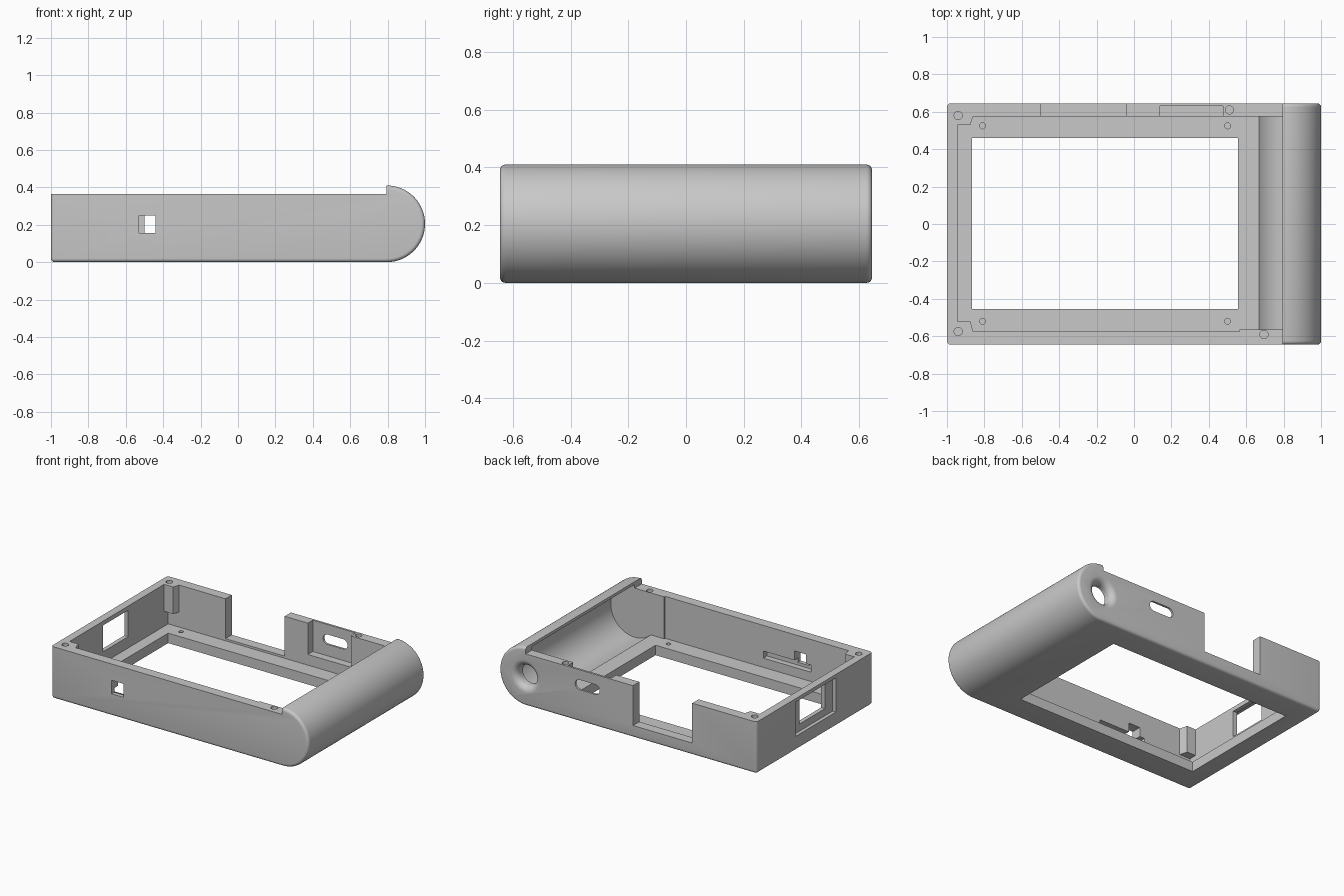
import bpy
import bmesh
from math import pi, sin, cos
from mathutils import Vector

default = bpy.data.objects.get("Cube")
if default:
    bpy.data.objects.remove(default, do_unlink=True)

HALF_Y, TOP, FLOOR = 0.645, 0.365, 0.07
HX, HZ, R = 0.795, 0.205, 0.205      # handle axis and radius

grey = bpy.data.materials.new("plain_grey")
grey.use_nodes = True
colour = (0.58, 0.58, 0.58, 1)
grey.diffuse_color = colour
grey.node_tree.nodes["Principled BSDF"].inputs["Base Color"].default_value = colour


def make_object(name, bm):
    bmesh.ops.recalc_face_normals(bm, faces=bm.faces)
    mesh = bpy.data.meshes.new(name)
    bm.to_mesh(mesh)
    bm.free()
    mesh.materials.append(grey)
    obj = bpy.data.objects.new(name, mesh)
    bpy.context.collection.objects.link(obj)
    return obj


def prism(points, axis, low, high):
    """Extrude a 2D outline along an axis; y outlines are given as (x, z)."""
    place = {"y": lambda p: (p[0], low, p[1]),
             "z": lambda p: (p[0], p[1], low)}[axis]
    move = Vector((0, high - low, 0)) if axis == "y" else Vector((0, 0, high - low))
    bm = bmesh.new()
    face = bm.faces.new([bm.verts.new(place(p)) for p in points])
    grown = bmesh.ops.extrude_face_region(bm, geom=[face], use_keep_orig=True)
    moved = [v for v in grown["geom"] if isinstance(v, bmesh.types.BMVert)]
    bmesh.ops.translate(bm, verts=moved, vec=move)
    return bm


def arc(cx, cy, r, start, end, n):
    return [(cx + r * cos(start + (end - start) * i / n),
             cy + r * sin(start + (end - start) * i / n)) for i in range(n + 1)]


def circle(cx, cy, r, n=24):
    return arc(cx, cy, r, 0, 2 * pi, n)[:-1]


cutters = []


def cut(name, bm):
    obj = make_object(name, bm)
    obj.hide_render = True
    cutters.append(obj)


def cut_box(name, x, y, z):
    cut(name, prism([(x[0], y[0]), (x[1], y[0]), (x[1], y[1]), (x[0], y[1])], "z", *z))


# Outer shell: flat tray with a round handle along one side
outline = [(-1, 0)] + arc(HX, HZ, R, -pi / 2, pi / 2, 40) + [(HX, TOP), (-1, TOP)]
body = prism(outline, "y", -HALF_Y, HALF_Y)


def is_rounded(edge):
    a, b = (v.co for v in edge.verts)
    at_end = abs(a.y - b.y) < 1e-4
    if at_end:
        if abs(a.x + 1) < 1e-4 and abs(b.x + 1) < 1e-4:
            return True
        step = abs(a.x - HX) < 1e-4 and abs(b.x - HX) < 1e-4
        flat_top = abs(a.z - TOP) < 1e-4 and abs(b.z - TOP) < 1e-4
        return not (step or flat_top)
    return abs(a.x + 1) < 1e-4 and a.z < 1e-4


bmesh.ops.bevel(body, geom=[e for e in body.edges if is_rounded(e)], offset=0.02,
                offset_type="OFFSET", segments=5, profile=0.5, affect="EDGES")
case = make_object("case_shell", body)

# Main cavity with corner posts left standing
cavity = [(-0.945, -0.52), (-0.875, -0.52), (-0.86, -0.575), (0.565, -0.575),
          (0.565, -0.565), (HX, -0.565), (HX, 0.575), (-0.86, 0.575),
          (-0.875, 0.53), (-0.945, 0.53)]
cut("cavity_cutter", prism(cavity, "z", FLOOR, 0.6))
cut("handle_bore_cutter", prism(circle(HX, HZ, 0.185, 64), "y", -0.565, 0.575))
cut_box("screen_cutter", (-0.865, 0.555), (-0.455, 0.46), (-0.1, 0.2))

# Space beneath the corner posts
cut_box("post_gap_back_cutter", (-0.945, -0.85), (0.5, 0.575), (FLOOR, 0.175))
cut_box("post_gap_front_cutter", (-0.945, -0.85), (-0.575, -0.5), (FLOOR, 0.175))

# Side window with an outer recess
cut_box("side_recess_cutter", (-1.1, -0.975), (-0.235, 0.21), (0.10, 0.34))
cut_box("side_window_cutter", (-1.1, -0.9), (-0.15, 0.13), (0.15, 0.335))

# Back wall: open notch, inner recess and rounded slot
cut_box("back_notch_cutter", (-0.5, -0.04), (0.55, 0.8), (0.085, 0.6))
cut_box("back_recess_cutter", (0.14, 0.475), (0.55, 0.63), (0.145, 0.6))
slot = (arc(0.375, 0.26, 0.035, -pi / 2, pi / 2, 12)
        + arc(0.255, 0.26, 0.035, pi / 2, 3 * pi / 2, 12))
cut("back_slot_cutter", prism(slot, "y", 0.55, 0.8))

# Front wall: switch hole and inner groove
cut_box("front_hole_cutter", (-0.53, -0.44), (-0.8, -0.5), (0.155, 0.25))
cut_box("front_groove_cutter", (-0.57, -0.2), (-0.615, -0.5), (0.135, 0.185))

# Flared round hole in the back end of the handle
flare = [(0.07, 0.5)] + [(0.115 - 0.045 * cos(a), 0.6 + 0.045 * sin(a))
                         for a in [pi / 2 * i / 8 for i in range(9)]] + [(0.115, 0.7)]
bm = bmesh.new()
rings = [[bm.verts.new((x, y, z)) for x, z in circle(HX, HZ, r, 40)] for r, y in flare]
for low, high in zip(rings, rings[1:]):
    for i in range(40):
        j = (i + 1) % 40
        bm.faces.new((low[i], low[j], high[j], high[i]))
bm.faces.new(rings[0])
bm.faces.new(rings[-1])
cut("handle_hole_cutter", bm)

# Screw holes in the rim and small ones in the floor
for x, y in ((-0.94, 0.58), (-0.94, -0.575), (0.51, 0.61), (0.695, -0.59)):
    cut("rim_screw_cutter", prism(circle(x, y, 0.022), "z", 0.26, 0.5))
for x in (-0.81, 0.5):
    for y in (-0.52, 0.525):
        cut("floor_screw_cutter", prism(circle(x, y, 0.016), "z", 0.03, 0.12))

# Apply every cut, then remove the cutters
for cutter in cutters:
    mod = case.modifiers.new(cutter.name, "BOOLEAN")
    mod.operation = "DIFFERENCE"
    mod.solver = "EXACT"
    mod.object = cutter
bpy.context.view_layer.update()
result = bpy.data.meshes.new_from_object(
    case.evaluated_get(bpy.context.evaluated_depsgraph_get()))
case.modifiers.clear()
case.data = result
result.materials.clear()
result.materials.append(grey)
for polygon in result.polygons:
    polygon.material_index = 0
for cutter in cutters:
    bpy.data.objects.remove(cutter, do_unlink=True)

bpy.ops.object.select_all(action="DESELECT")
case.select_set(True)
bpy.context.view_layer.objects.active = case
bpy.ops.object.shade_smooth_by_angle(angle=pi / 6)
